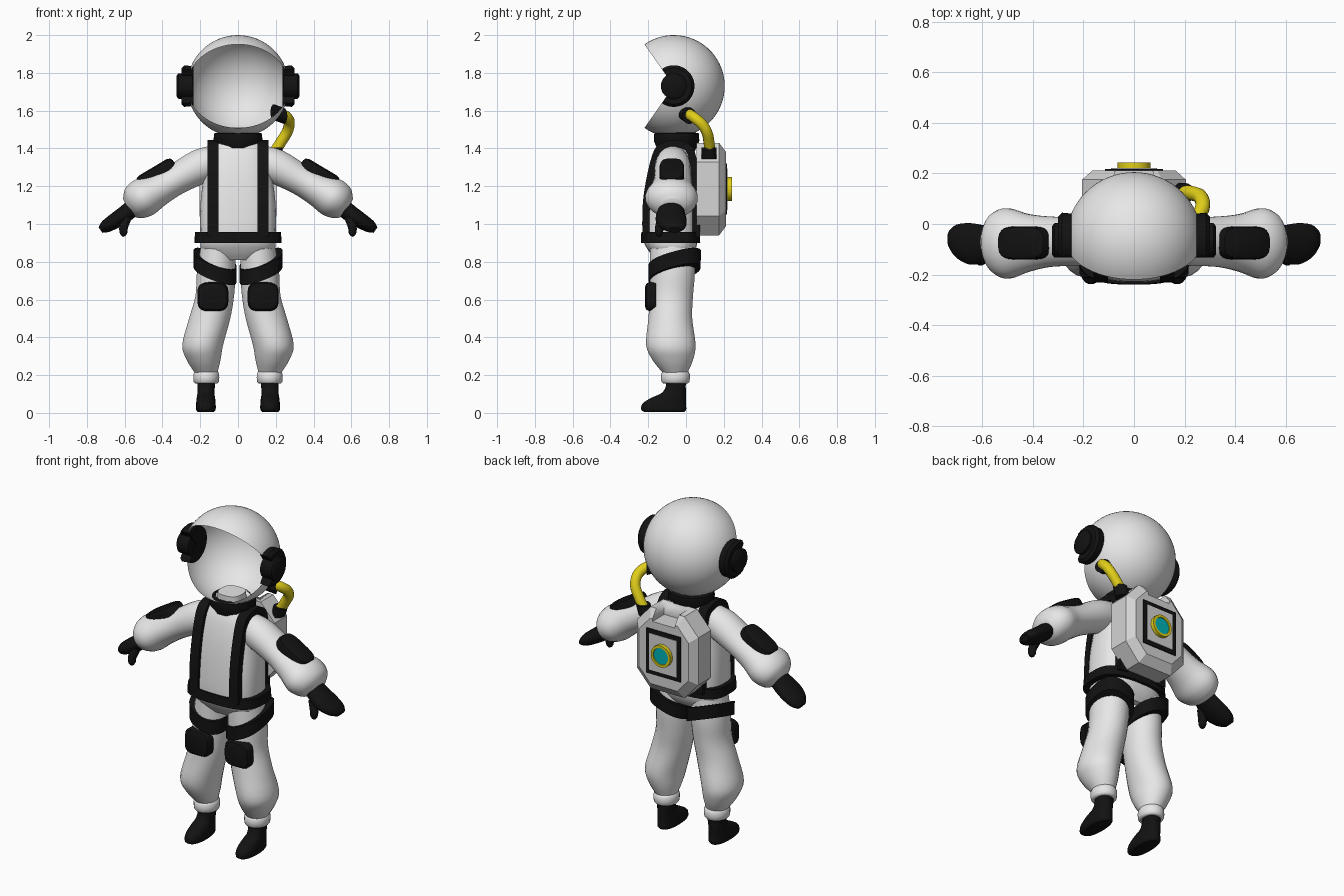
import bpy, bmesh, math
from mathutils import Vector

if "Cube" in bpy.data.objects:
    bpy.data.objects.remove(bpy.data.objects["Cube"])

def material(name, rgb):
    m = bpy.data.materials.new(name)
    m.diffuse_color = (*rgb, 1)
    m.use_nodes = True
    m.node_tree.nodes["Principled BSDF"].inputs["Base Color"].default_value = m.diffuse_color
    return m

WHITE = material("suit_white", (0.8, 0.8, 0.8))
GREY = material("pack_grey", (0.66, 0.66, 0.66))
BLACK = material("rubber_black", (0.006, 0.006, 0.006))
YELLOW = material("hose_yellow", (0.75, 0.62, 0.01))
TEAL = material("light_teal", (0.0, 0.45, 0.48))
X, Y, Z = Vector((1, 0, 0)), Vector((0, 1, 0)), Vector((0, 0, 1))

def finish(name, bm, mat, mirror=False, angle=40):
    bmesh.ops.remove_doubles(bm, verts=bm.verts, dist=1e-5)
    bmesh.ops.recalc_face_normals(bm, faces=bm.faces)
    me = bpy.data.meshes.new(name)
    bm.to_mesh(me)
    bm.free()
    me.materials.append(mat)
    me.polygons.foreach_set("use_smooth", [True] * len(me.polygons))
    me.set_sharp_from_angle(angle=math.radians(angle))
    ob = bpy.data.objects.new(name, me)
    bpy.context.collection.objects.link(ob)
    if mirror:
        ob.modifiers.new("mirror", 'MIRROR').use_mirror_merge = False
    return ob

def interpolate(rings, steps):
    """Catmull-Rom through rings of (x, y, z, half_u, half_v)."""
    r = [Vector(p) for p in rings]
    out = []
    for i in range(len(r) - 1):
        a, b, c, d = r[max(i - 1, 0)], r[i], r[i + 1], r[min(i + 2, len(r) - 1)]
        for k in range(steps):
            t = k / steps
            out.append(0.5 * (2 * b + (c - a) * t + (2 * a - 5 * b + 4 * c - d) * t * t
                              + (3 * b - a - 3 * c + d) * t ** 3))
    return out + [r[-1]]

def loft(name, rings, mat, u=X, v=None, e=2, sides=24, steps=4, mirror=False, shear=None):
    """Skin superellipse sections; without v they stand square to the path."""
    rs = interpolate(rings, steps)
    bm = bmesh.new()
    loops = []
    for i, r in enumerate(rs):
        c = Vector(r[:3])
        tan = Vector(rs[min(i + 1, len(rs) - 1)][:3]) - Vector(rs[max(i - 1, 0)][:3])
        w = v or tan.cross(u).normalized()
        loop = []
        for k in range(sides):
            t = 2 * math.pi * (k + 0.5) / sides
            cs, sn = math.cos(t), math.sin(t)
            p = c + u * (r[3] * math.copysign(abs(cs) ** (2 / e), cs)) \
                  + w * (r[4] * math.copysign(abs(sn) ** (2 / e), sn))
            if shear:
                p.z += shear[0] * (p.x - c.x) + shear[1] * (p.y - c.y)
            loop.append(bm.verts.new(p))
        loops.append(loop)
    for a, b in zip(loops, loops[1:]):
        for k in range(sides):
            j = (k + 1) % sides
            bm.faces.new((a[k], a[j], b[j], b[k]))
    bm.faces.new(loops[0])
    bm.faces.new(loops[-1])
    return finish(name, bm, mat, mirror)

def spin_x(name, profile, mat, gap=0, mirror=False, cap=False, seg=48):
    """Turn (x, radius) about the helmet's ear axis, leaving a gap in front."""
    bm = bmesh.new()
    rows = []
    for k in range(seg + 1):
        t = math.radians(gap + (360 - 2 * gap) * k / seg)
        rows.append([bm.verts.new((x, -0.065 - r * math.cos(t), 1.73 + r * math.sin(t)))
                     for x, r in profile])
    for a, b in zip(rows, rows[1:]):
        for i in range(len(profile) - 1):
            bm.faces.new((a[i], a[i + 1], b[i + 1], b[i]))
    if cap:
        bm.faces.new(rows[0])
        bm.faces.new(rows[-1])
    return finish(name, bm, mat, mirror)

def box(name, lo, hi, mat):
    bm = bmesh.new()
    bmesh.ops.create_cube(bm, size=1)
    for p in bm.verts:
        p.co = [(l + h) / 2 + c * (h - l) for l, h, c in zip(lo, hi, p.co)]
    return finish(name, bm, mat)

# Helmet: sphere with an open wedge at the front, plus ear discs
arc = [(-0.27 * math.cos(math.pi * i / 32), 0.27 * math.sin(math.pi * i / 32)) for i in range(33)]
spin_x("helmet", arc, WHITE, gap=55)
spin_x("ear_disc", [(0.235, 0), (0.235, 0.105), (0.285, 0.11), (0.3, 0.095), (0.3, 0)],
       BLACK, gap=55, mirror=True, cap=True)
spin_x("ear_hub", [(0.24, 0), (0.24, 0.068), (0.315, 0.068), (0.325, 0.055), (0.325, 0)],
       BLACK, mirror=True)

# Torso with neck stub, and collar ring
loft("torso", [(0, -.07, .81, .12, .09), (0, -.075, .86, .19, .125), (0, -.083, .93, .2, .145),
               (0, -.08, 1.1, .2, .14), (0, -.072, 1.25, .182, .128), (0, -.062, 1.36, .165, .11),
               (0, -.055, 1.42, .13, .09), (0, -.055, 1.45, .08, .075), (0, -.06, 1.51, .07, .07)],
     WHITE, v=Y, e=2.7, sides=32)
loft("collar", [(0, -.05, 1.385, .095, .1), (0, -.05, 1.44, .135, .125), (0, -.05, 1.48, .13, .122),
                (0, -.05, 1.485, .1, .095), (0, -.05, 1.44, .09, .085)],
     BLACK, v=Y, sides=12, steps=1)

# Arms, gloves, thumbs
loft("arm", [(.1, -.07, 1.335, .08, .085), (.2, -.07, 1.305, .095, .092), (.33, -.07, 1.235, .1, .083),
             (.42, -.075, 1.185, .115, .09), (.5, -.077, 1.14, .14, .105), (.555, -.073, 1.105, .115, .088),
             (.585, -.07, 1.088, .06, .05)], WHITE, u=Y, mirror=True)
loft("glove", [(.53, -.075, 1.11, .055, .045), (.595, -.08, 1.055, .075, .046), (.65, -.078, 1.018, .082, .042),
               (.7, -.068, .987, .066, .034), (.728, -.06, .968, .035, .018)], BLACK, u=Y, mirror=True)
loft("thumb", [(.585, -.125, 1.04, .025, .025), (.605, -.14, .985, .024, .024),
               (.605, -.142, .95, .02, .02), (.6, -.142, .936, .009, .009)], BLACK, u=Y, sides=12, mirror=True)
along, out = Vector((.86, 0, -.51)), Vector((.51, 0, .86))
base = Vector((.425, -.075, 1.255))
loft("arm_pad", [(*(base + out * d), .066 * s, .112 * s) for d, s in
                 ((-.03, 1), (.03, 1), (.045, .93), (.052, .75))],
     BLACK, u=Y, v=along, e=3.5, steps=1, mirror=True)

# Legs, cuffs, boots, knee pads
loft("leg", [(.105, -.075, .9, .09, .115), (.115, -.072, .75, .103, .12), (.123, -.077, .62, .103, .115),
             (.15, -.083, .5, .11, .117), (.187, -.08, .36, .109, .132), (.182, -.07, .28, .09, .108),
             (.17, -.058, .215, .062, .068)], WHITE, v=Y, mirror=True)
loft("leg_cuff", [(.168, -.056, .155, .055, .062), (.168, -.056, .165, .067, .075),
                  (.168, -.056, .205, .069, .077), (.168, -.056, .222, .058, .065)],
     WHITE, v=Y, steps=2, mirror=True)
loft("boot", [(.17, -.115, .004, .042, .105), (.17, -.118, .018, .052, .12), (.17, -.115, .05, .052, .115),
              (.17, -.092, .08, .049, .092), (.17, -.065, .105, .045, .065), (.168, -.054, .14, .046, .053),
              (.168, -.053, .17, .048, .053)], BLACK, v=Y, e=2.3, mirror=True)
loft("knee_pad", [(.133, y, .615, .083 * s, .077 * s) for y, s in
                  ((-.16, 1), (-.195, 1), (-.21, .9), (-.216, .7))],
     BLACK, v=Z, e=3.5, steps=1, mirror=True)

# Belt, thigh bands, shoulder straps
loft("belt", [(0, -.082, .9, .232, .158), (0, -.082, .957, .228, .155)], BLACK, v=Y, e=3, steps=1, sides=32)
loft("thigh_band", [(.122, -.06, .735, .114, .138), (.122, -.06, .815, .114, .14)],
     BLACK, v=Y, e=2.5, steps=1, mirror=True, shear=(.36, .27))
loft("shoulder_strap", [(.132, y, z, .03, .02) for y, z in
                        ((-.212, .93), (-.21, 1.1), (-.188, 1.25), (-.15, 1.385), (-.1, 1.42), (-.02, 1.42),
                         (.03, 1.37), (.05, 1.2), (.055, .93))],
     BLACK, e=20, sides=4, mirror=True)

# Backpack: octagonal block with bevelled back and a notch cut in the top
bm = bmesh.new()
loops = []
for y, sx, sz in ((.055, 1, 1), (.175, 1, 1), (.212, .8, .8)):
    loops.append([bm.verts.new((a * .205 * sx, y, 1.185 + b * .245 * sz)) for a, b in
                  ((1, .58), (.55, 1), (-.55, 1), (-1, .58), (-1, -.58), (-.55, -1), (.55, -1), (1, -.58))])
for a, b in zip(loops, loops[1:]):
    for k in range(8):
        j = (k + 1) % 8
        bm.faces.new((a[k], a[j], b[j], b[k]))
bm.faces.new(loops[0])
bm.faces.new(loops[-1])
pack = finish("backpack", bm, GREY, angle=15)
cutter = box("notch_cutter", (-.075, .1, 1.365), (.075, .3, 1.6), GREY)
cutter.hide_render = True
cutter.hide_set(True)
cut = pack.modifiers.new("notch", 'BOOLEAN')
cut.operation, cut.object, cut.solver = 'DIFFERENCE', cutter, 'EXACT'

# Back panel: black frame, pale plate, round lamp
box("panel_frame", (-.115, .208, 1.05), (.115, .218, 1.32), BLACK)
box("panel_plate", (-.09, .21, 1.075), (.09, .221, 1.295), GREY)
loft("lamp_ring", [(0, .21, 1.185, .065, .065), (0, .243, 1.185, .065, .065), (0, .243, 1.185, .05, .05),
                   (0, .235, 1.185, .048, .048)], YELLOW, v=Z, steps=1)
loft("lamp_lens", [(0, .23, 1.185, .049, .049), (0, .238, 1.185, .049, .049)], TEAL, v=Z, steps=1)

# Air hose from the pack to the helmet, with black fittings
cu = bpy.data.curves.new("air_hose", 'CURVE')
cu.dimensions, cu.bevel_depth, cu.bevel_resolution, cu.use_fill_caps = '3D', .029, 4, True
path = [(.185, .122, 1.37), (.225, .122, 1.43), (.268, .098, 1.51), (.262, .045, 1.562), (.2, -.005, 1.59)]
sp = cu.splines.new('BEZIER')
sp.bezier_points.add(len(path) - 1)
for bp, co in zip(sp.bezier_points, path):
    bp.co = co
    bp.handle_left_type = bp.handle_right_type = 'AUTO'
cu.materials.append(YELLOW)
hose = bpy.data.objects.new("air_hose", cu)
bpy.context.collection.objects.link(hose)
loft("hose_base", [(.182, .122, 1.345, .04, .04), (.2, .122, 1.405, .04, .04)], BLACK, v=Y, steps=1)
loft("hose_socket", [(.19, -.008, 1.592, .042, .042), (.243, .018, 1.572, .042, .042)],
     BLACK, u=Vector((-.43, .9, 0)), v=Z, steps=1)
